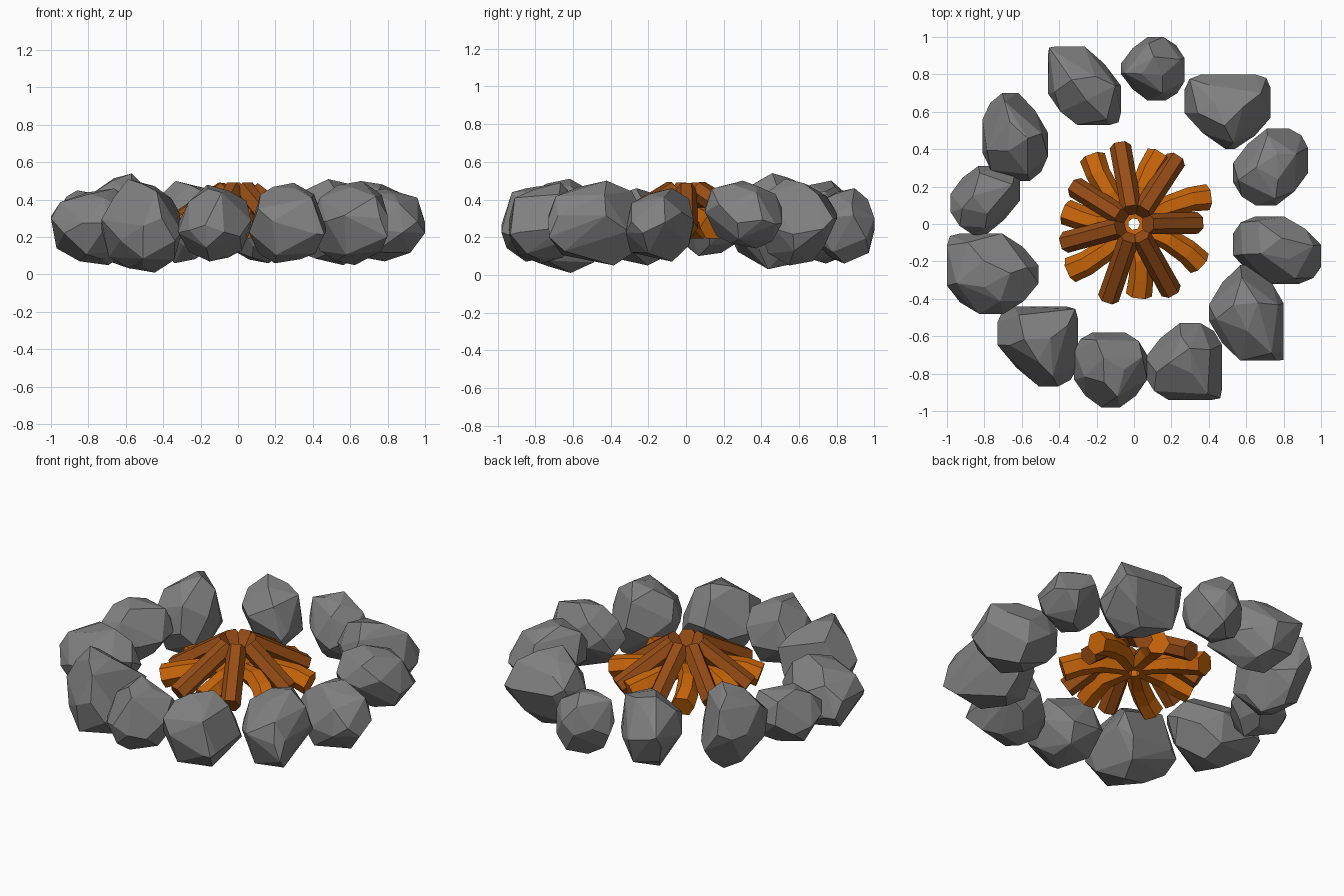
import bpy, bmesh, math, random
from mathutils import Vector

if "Cube" in bpy.data.objects:
    bpy.data.objects.remove(bpy.data.objects["Cube"])


def material(name, colour):
    m = bpy.data.materials.new(name)
    m.diffuse_color = (*colour, 1)
    m.use_nodes = True
    m.node_tree.nodes["Principled BSDF"].inputs["Base Color"].default_value = m.diffuse_color
    return m


def finish(bm, name, mat):
    me = bpy.data.meshes.new(name)
    bmesh.ops.recalc_face_normals(bm, faces=bm.faces)
    bm.to_mesh(me)
    bm.free()
    ob = bpy.data.objects.new(name, me)
    bpy.context.collection.objects.link(ob)
    me.materials.append(mat)
    return ob


def stone(name, box, cuts, seed):
    """Chiselled boulder: box outline with cut corners, tapered up and down, hulled."""
    rnd = random.Random(seed)
    x0, x1, y0, y1, z0, z1 = box
    ne, nw, sw, se = (2 * c for c in cuts)
    outline = [(1, 1 - ne), (1 - ne, 1), (nw - 1, 1), (-1, 1 - nw),
               (-1, sw - 1), (sw - 1, -1), (1 - se, -1), (1, se - 1)]
    pts = []
    for i, (x, y) in enumerate(outline):
        pts.append((x, y, rnd.uniform(-.3, .3)))
        s = rnd.uniform(.66, .88)
        if i % 2 == 0:
            pts.append((x * s, y * s, rnd.uniform(.55, .8)))
            # slight bulge in the middle of each cut corner
            u, v = outline[i + 1]
            pts.append(((x + u) * .55, (y + v) * .55, rnd.uniform(-.4, .4)))
        else:
            pts.append((x * s, y * s, -rnd.uniform(.55, .8)))
    for top in (1, -1):
        a = rnd.uniform(0, 6.28)
        for k, h in enumerate((1, .9, .85)):
            t = a + k * 2.1
            pts.append((.38 * math.cos(t), .38 * math.sin(t), top * h))
    bm = bmesh.new()
    for x, y, z in pts:
        bm.verts.new(((x0 + x1 + x * (x1 - x0)) / 2,
                      (y0 + y1 + y * (y1 - y0)) / 2,
                      (z0 + z1 + z * (z1 - z0)) / 2))
    bmesh.ops.convex_hull(bm, input=bm.verts)
    loose = [v for v in bm.verts if not v.link_faces]
    bmesh.ops.delete(bm, geom=loose, context='VERTS')
    bmesh.ops.dissolve_limit(bm, angle_limit=math.radians(8), verts=bm.verts, edges=bm.edges)
    return finish(bm, name, stone_mat)


def log(name, path, radii, mat, sides=6):
    """Faceted log swept along a path of points."""
    bm = bmesh.new()
    path = [Vector(p) for p in path]
    rings = []
    for i, p in enumerate(path):
        d = (path[min(i + 1, len(path) - 1)] - path[max(i - 1, 0)]).normalized()
        u = d.cross(Vector((0, 0, 1))).normalized()
        v = u.cross(d)
        rings.append([bm.verts.new(p + radii[i] * (u * math.cos(t) + v * math.sin(t)))
                      for t in (2 * math.pi * k / sides for k in range(sides))])
    for a, b in zip(rings, rings[1:]):
        for k in range(sides):
            j = (k + 1) % sides
            bm.faces.new((a[k], a[j], b[j], b[k]))
    bm.faces.new(rings[0])
    bm.faces.new(rings[-1][::-1])
    return finish(bm, name, mat)


def polar(r, deg, z):
    a = math.radians(deg)
    return (r * math.cos(a), r * math.sin(a), z)


stone_mat = material("stone", (.22, .22, .22))
dark = material("dark_wood", (.31, .075, .008))
light = material("light_wood", (.60, .136, .003))

# Stone ring: x range, y range, z range; corner cuts NE, NW, SW, SE
stones = [
    ((-.46, -.07, .53, .95, .06, .50), (.5, .12, .4, .15)),
    ((-.07, .27, .66, 1.0, .06, .46), (.33, .42, .42, .3)),
    ((.27, .73, .40, .80, .05, .51), (.18, .2, .48, .42)),
    ((.53, .93, .10, .51, .14, .50), (.25, .45, .3, .42)),
    ((.53, 1.0, -.32, .04, .07, .46), (.42, .25, .42, .25)),
    ((.40, .80, -.73, -.22, .05, .50), (.4, .42, .42, .1)),
    ((.06, .47, -.94, -.53, .06, .49), (.28, .45, .3, .13)),
    ((-.32, .07, -.98, -.58, .07, .48), (.3, .25, .37, .37)),
    ((-.73, -.30, -.87, -.44, .01, .51), (.15, .2, .52, .25)),
    ((-1.0, -.51, -.48, -.05, .05, .46), (.4, .15, .35, .38)),
    ((-.98, -.61, -.06, .31, .10, .45), (.2, .4, .33, .5)),
    ((-.81, -.46, .23, .70, .03, .54), (.45, .3, .32, .28)),
]
for i, (box, cuts) in enumerate(stones):
    stone(f"ring_stone_{i + 1}", box, cuts, i + 1)

# Upper logs: straight, leaning together at the top
for i, (a, r) in enumerate([(1, .34), (57, .41), (100, .42), (148, .37),
                            (195, .38), (251, .42), (299, .41)]):
    log(f"upper_log_{i + 1}", [polar(.075, a, .45), polar(r, a, .25)],
        [.056, .058], dark)

# Lower logs: flatter, bowed sideways, thicker at the outer end
for i, (a, r) in enumerate([(20, .42), (70, .39), (122, .42), (170, .37),
                            (216, .42), (274, .38), (329, .41)]):
    bow = 7
    log(f"lower_log_{i + 1}",
        [polar(.03, a, .30), polar(.2, a + bow, .305),
         polar(r - .09, a + bow * .5, .28), polar(r, a, .25)],
        [.045, .06, .066, .07], light)
